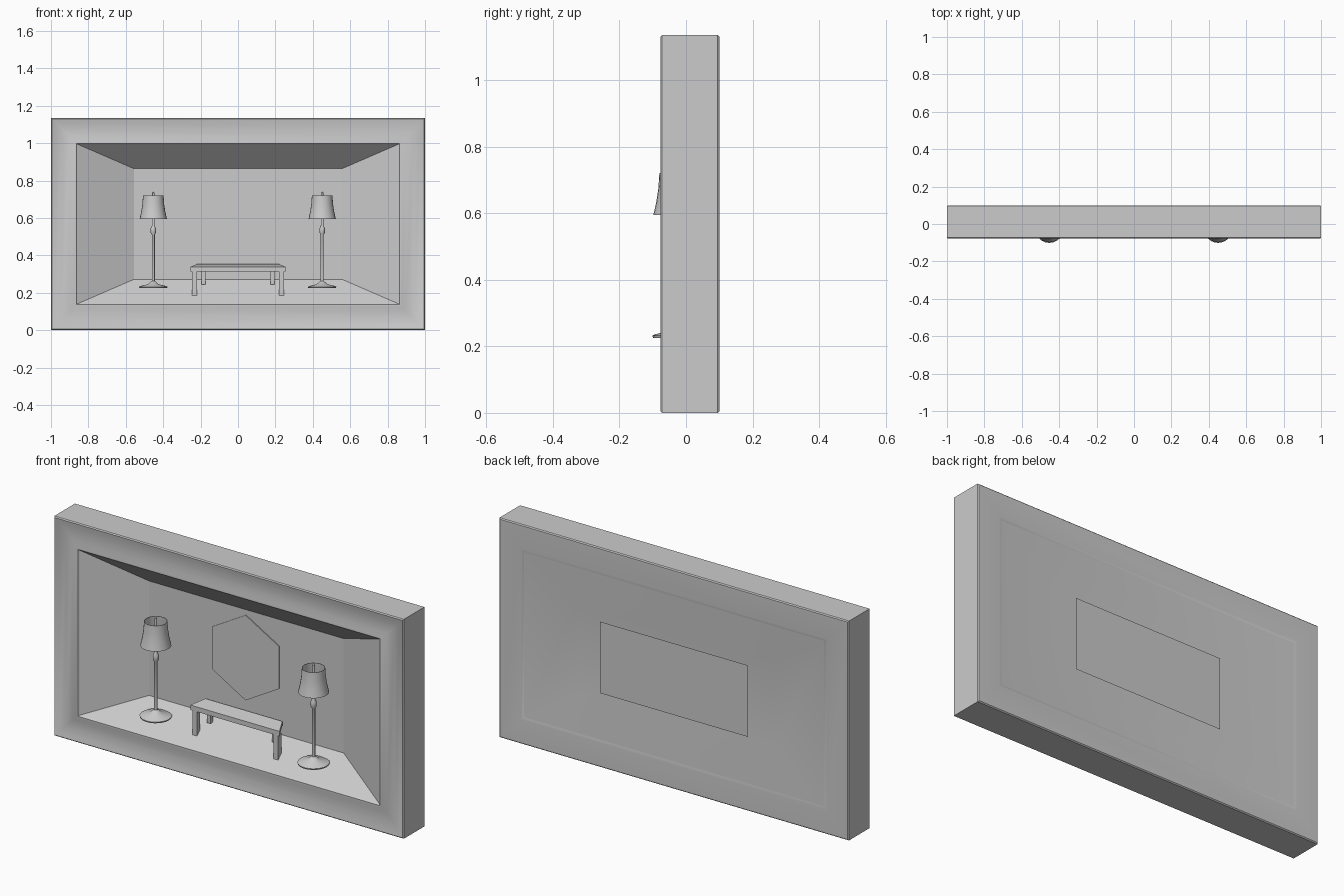
import bpy, bmesh, math

if "Cube" in bpy.data.objects:
    bpy.data.objects.remove(bpy.data.objects["Cube"])

CZ = 0.5675  # centre height of the frame


def finish(name, bm, smooth=None):
    bmesh.ops.recalc_face_normals(bm, faces=bm.faces[:])
    me = bpy.data.meshes.new(name)
    bm.to_mesh(me)
    bm.free()
    ob = bpy.data.objects.new(name, me)
    bpy.context.collection.objects.link(ob)
    if smooth:
        bpy.ops.object.select_all(action='DESELECT')
        ob.select_set(True)
        bpy.context.view_layer.objects.active = ob
        bpy.ops.object.shade_smooth_by_angle(angle=math.radians(smooth))
    return ob


def rect_loops(name, loops, cap_end=False, smooth=None):
    """Skin rectangles given as (half width, half height, y)."""
    bm = bmesh.new()
    rings = [[bm.verts.new((sx * w, y, CZ + sz * h))
              for sx, sz in ((-1, -1), (1, -1), (1, 1), (-1, 1))] for w, h, y in loops]
    for a, b in zip(rings, rings[1:]):
        for i in range(4):
            j = (i + 1) % 4
            bm.faces.new((a[i], a[j], b[j], b[i]))
    if cap_end:
        bm.faces.new(rings[-1])
    return finish(name, bm, smooth)


def lathe(bm, profile, x, y, n=24):
    rings = [[bm.verts.new((x + r * math.cos(2 * math.pi * k / n),
                            y + r * math.sin(2 * math.pi * k / n), z))
              for k in range(n)] for r, z in profile]
    for a, b in zip(rings, rings[1:]):
        for i in range(n):
            j = (i + 1) % n
            bm.faces.new((a[i], a[j], b[j], b[i]))
    return rings


def block(bm, bottom, top):
    """Box between two quads of points."""
    a = [bm.verts.new(p) for p in bottom]
    b = [bm.verts.new(p) for p in top]
    bm.faces.new(a)
    bm.faces.new(b)
    for i in range(4):
        j = (i + 1) % 4
        bm.faces.new((a[i], a[j], b[j], b[i]))


# Frame moulding: (inset from the outer edge, y)
profile = [(0.142, -0.068), (0.136, -0.075), (0.125, -0.075), (0.10, -0.068),
           (0.06, -0.064), (0.025, -0.07), (0.005, -0.077), (0, -0.072),
           (0, 0.095), (0.005, 0.1), (0.125, 0.1), (0.14, 0.096)]
rect_loops("frame", [(1 - i, CZ - i, y) for i, y in profile], smooth=40)

# Rear recess and rear plate
rect_loops("rear_recess", [(0.86, 0.4275, 0.096), (0.555, 0.216, 0.072)], True, smooth=40)
rect_loops("rear_plate", [(0.423, 0.185, 0.098)], True)

# Tapered room inside the frame
rect_loops("room", [(0.86, 0.4275, -0.07), (0.557, 0.296, 0.068)], True)

# Hexagonal wall panel
bm = bmesh.new()
hexes = [[bm.verts.new((0.22 * math.sin(k * math.pi / 3), y,
                        0.617 + 0.22 * math.cos(k * math.pi / 3)))
          for k in range(6)] for y in (0.062, 0.067)]
bm.faces.new(hexes[0])
for i in range(6):
    j = (i + 1) % 6
    bm.faces.new((hexes[0][i], hexes[0][j], hexes[1][j], hexes[1][i]))
finish("wall_panel", bm)

# Floor lamps
stand = [(0.001, 0.225), (0.074, 0.225), (0.076, 0.232), (0.068, 0.236), (0.03, 0.245),
         (0.015, 0.258), (0.008, 0.262), (0.008, 0.51), (0.014, 0.52), (0.014, 0.545),
         (0.007, 0.56), (0.006, 0.735), (0.001, 0.74)]
shade = [(0.073, 0.595), (0.064, 0.635), (0.058, 0.675), (0.055, 0.72),
         (0.053, 0.72), (0.056, 0.675), (0.062, 0.635), (0.071, 0.595), (0.073, 0.595)]
for side, x in (("left", -0.453), ("right", 0.45)):
    bm = bmesh.new()
    lathe(bm, stand, x, -0.025)
    finish("lamp_stand_" + side, bm, 35)
    bm = bmesh.new()
    lathe(bm, shade, x, -0.025)
    bmesh.ops.remove_doubles(bm, verts=bm.verts[:], dist=1e-5)
    finish("lamp_shade_" + side, bm, 35)

# Table drawn in forced perspective: narrower and higher at the back
F, B = -0.025, 0.048
bm = bmesh.new()
block(bm, [(-0.255, F, 0.313), (0.255, F, 0.313), (0.22, B, 0.33), (-0.22, B, 0.33)],
      [(-0.255, F, 0.338), (0.255, F, 0.338), (0.22, B, 0.353), (-0.22, B, 0.353)])
finish("table_top", bm)
for name, x, y, z0, z1, w in (("front_leg", 0.232, F + 0.016, 0.185, 0.315, 0.013),
                              ("back_leg", 0.185, B - 0.012, 0.243, 0.325, 0.010)):
    for s in (-1, 1):
        bm = bmesh.new()
        quad = [(s * x + dx * w, y + dy * w) for dx, dy in ((-1, -1), (1, -1), (1, 1), (-1, 1))]
        block(bm, [(*q, z0) for q in quad], [(*q, z1) for q in quad])
        finish(name, bm)
